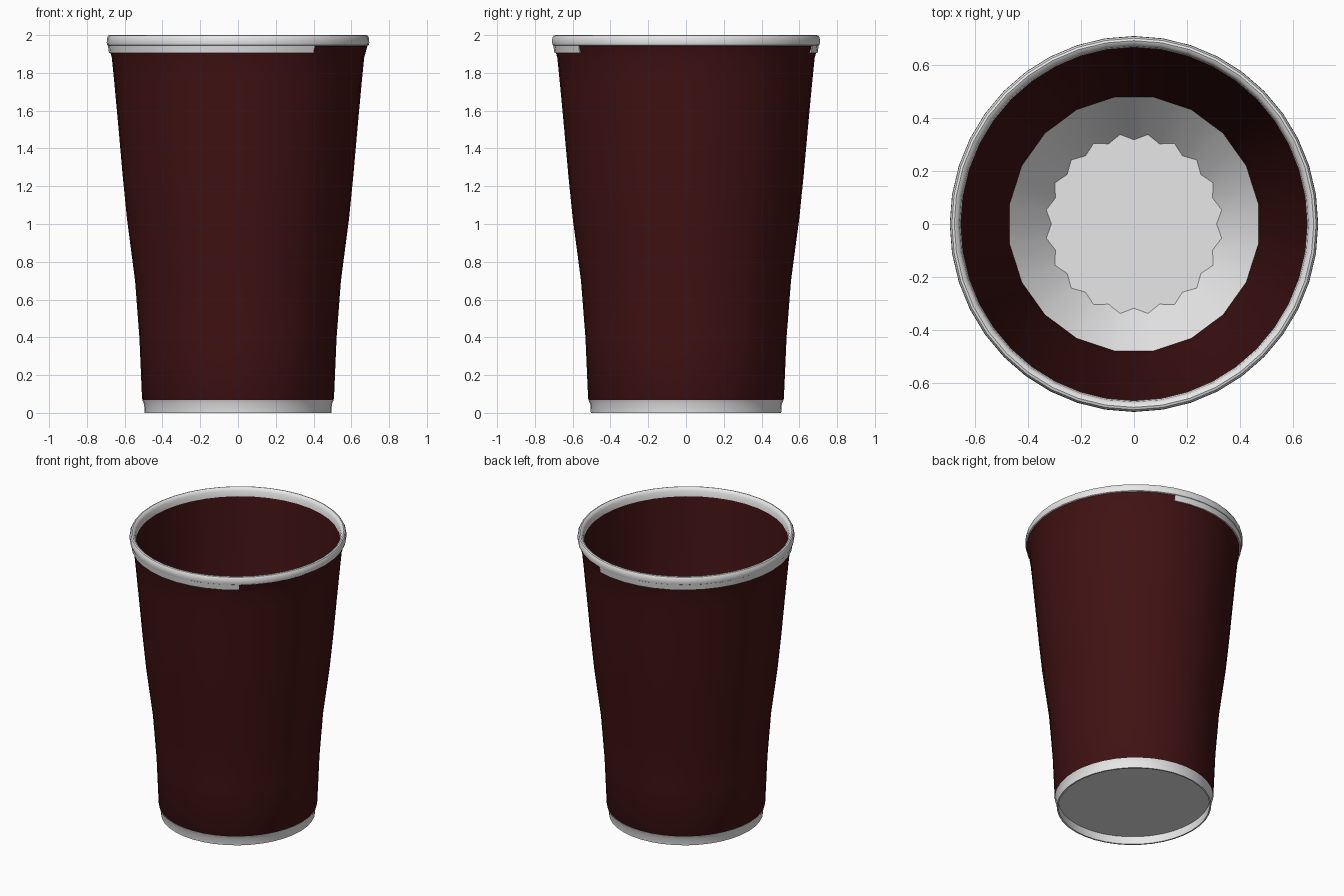
import bpy, bmesh, math

cube = bpy.data.objects.get("Cube")
if cube:
    bpy.data.objects.remove(cube)

SEGS = 40        # sides around the cup
Y_SCALE = 1.02   # the cup is very slightly oval


def material(name, rgb, rough):
    m = bpy.data.materials.new(name)
    m.use_nodes = True
    m.diffuse_color = (*rgb, 1)
    bsdf = m.node_tree.nodes["Principled BSDF"]
    bsdf.inputs["Base Color"].default_value = (*rgb, 1)
    bsdf.inputs["Roughness"].default_value = rough
    return m


red = material("dark red card", (0.052, 0.006, 0.0065), 0.6)
white = material("white paper", (0.8, 0.8, 0.8), 0.6)


def lathe(name, rows, mat, closed=True, start=0, end=SEGS):
    """Spin (radius, height[, even-side factor]) rows around z."""
    bm = bmesh.new()
    full = end - start == SEGS
    count = SEGS if full else end - start + 1
    rings = []
    for r, z, *f in rows:
        if r == 0:
            rings.append([bm.verts.new((0, 0, z))] * count)
            continue
        ring = []
        for k in range(start, start + count):
            a = math.tau * k / SEGS
            rr = r * (f[0] if f and k % 2 == 0 else 1)
            ring.append(bm.verts.new((rr * math.cos(a), rr * math.sin(a) * Y_SCALE, z)))
        rings.append(ring)
    pairs = list(zip(rings, rings[1:]))
    if closed:
        pairs.append((rings[-1], rings[0]))
    for lo, hi in pairs:
        for k in range(count if full else count - 1):
            n = (k + 1) % count
            corners = list(dict.fromkeys((lo[k], lo[n], hi[n], hi[k])))
            bm.faces.new(corners)
    if not full:  # end caps of a partial spin
        for i in (0, -1):
            bm.faces.new([ring[i] for ring in rings])
    bmesh.ops.recalc_face_normals(bm, faces=bm.faces[:])
    mesh = bpy.data.meshes.new(name)
    bm.to_mesh(mesh)
    bm.free()
    mesh.materials.append(mat)
    ob = bpy.data.objects.new(name, mesh)
    bpy.context.collection.objects.link(ob)
    bpy.ops.object.select_all(action='DESELECT')
    ob.select_set(True)
    bpy.context.view_layer.objects.active = ob
    bpy.ops.object.shade_smooth_by_angle(angle=math.radians(35))
    return ob


# Tapered wall: up the outside, down the inside
lathe("cup_wall", [
    (0.503, 0.065), (0.508, 0.075), (0.522, 0.4), (0.545, 0.7), (0.588, 1.03),
    (0.61, 1.25), (0.632, 1.5), (0.655, 1.75), (0.668, 1.88), (0.676, 1.91), (0.686, 1.945),
    (0.655, 1.945), (0.65, 1.88), (0.613, 1.5), (0.57, 1.03), (0.525, 0.7),
    (0.49, 0.35), (0.475, 0.24, 0.987), (0.488, 0.065)], red)

# Foot band below the wall
lathe("base_band", [
    (0.494, 0), (0.497, 0.045), (0.506, 0.068), (0.487, 0.068), (0.484, 0)], white)

# Recessed floor with a scalloped sloping edge on the inside
lathe("cup_floor", [
    (0, 0.065), (0.335, 0.065, 0.93), (0.475, 0.24, 0.987), (0.488, 0.057),
    (0, 0.057)], white, closed=False)

# Rolled rim
lathe("rolled_rim", [
    (0.684, 1.942), (0.692, 1.947), (0.695, 1.96), (0.694, 1.985), (0.687, 1.997),
    (0.678, 2.0), (0.667, 1.995), (0.658, 1.98), (0.653, 1.942)], white)

# Loose edge of the roll showing under part of the rim
lathe("rim_lip", [
    (0.689, 1.946), (0.683, 1.905), (0.664, 1.905), (0.664, 1.946)], white,
    start=8, end=34)
